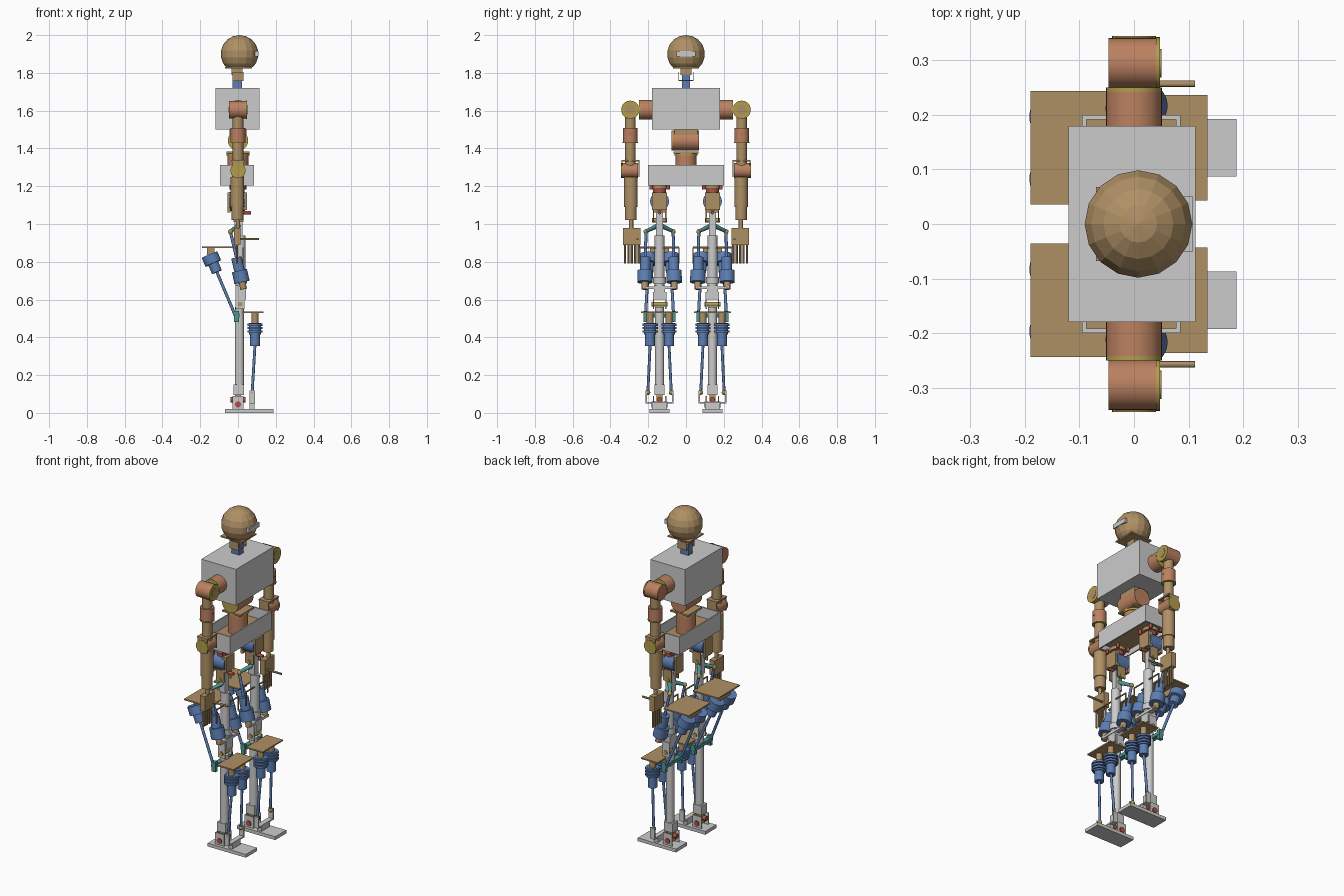
import bpy, bmesh, math
from mathutils import Vector

if "Cube" in bpy.data.objects:
    bpy.data.objects.remove(bpy.data.objects["Cube"])


def colour(name, rgb):
    m = bpy.data.materials.new(name)
    m.diffuse_color = (*rgb, 1)
    m.use_nodes = True
    m.node_tree.nodes["Principled BSDF"].inputs["Base Color"].default_value = m.diffuse_color
    return m


TAN = colour("tan", (0.43, 0.28, 0.13))
ORANGE = colour("copper", (0.50, 0.22, 0.12))
BLUE = colour("blue", (0.11, 0.21, 0.45))
TEAL = colour("teal", (0.08, 0.30, 0.28))
YELLOW = colour("yellow", (0.45, 0.34, 0.07))
RED = colour("red", (0.45, 0.08, 0.06))
GREY = None
SMOOTH = []


def finish(name, bm, mat):
    bmesh.ops.recalc_face_normals(bm, faces=bm.faces)
    me = bpy.data.meshes.new(name)
    bm.to_mesh(me)
    bm.free()
    if mat:
        me.materials.append(mat)
    ob = bpy.data.objects.new(name, me)
    bpy.context.collection.objects.link(ob)
    return ob


def box(name, x, y, z, mat=GREY):
    """Box from (low, high) pairs on each axis."""
    bm = bmesh.new()
    bmesh.ops.create_cube(bm, size=1)
    for v in bm.verts:
        v.co = [(a + b) / 2 + c * abs(b - a) for (a, b), c in zip((x, y, z), v.co)]
    return finish(name, bm, mat)


def cyl(name, p, q, r, mat=GREY, r2=None, n=32):
    """Cylinder or cone between two points."""
    p, q = Vector(p), Vector(q)
    bm = bmesh.new()
    bmesh.ops.create_cone(bm, cap_ends=True, segments=n, radius1=r,
                          radius2=r if r2 is None else r2, depth=(q - p).length)
    rot = (q - p).to_track_quat('Z', 'Y')
    for v in bm.verts:
        v.co = rot @ v.co + (p + q) / 2
    ob = finish(name, bm, mat)
    SMOOTH.append(ob)
    return ob


def ball(name, p, r, mat):
    bm = bmesh.new()
    bmesh.ops.create_uvsphere(bm, u_segments=16, v_segments=9, radius=r)
    bmesh.ops.translate(bm, verts=bm.verts, vec=p)
    return finish(name, bm, mat)


def lerp(p, q, t):
    return Vector(p).lerp(Vector(q), t)


# Head, faceted and cut flat at the chin
head = ball("head", (0.008, 0, 1.9), 0.1, TAN)
bm = bmesh.new()
bm.from_mesh(head.data)
bmesh.ops.bisect_plane(bm, geom=bm.verts[:] + bm.edges[:] + bm.faces[:],
                       plane_co=(0, 0, 1.83), plane_no=(0, 0, 1), clear_inner=True)
bm.to_mesh(head.data)
bm.free()
box("head_plate", (-0.07, 0.075), (-0.068, 0.068), (1.824, 1.832), TAN)
box("visor", (0.085, 0.108), (-0.05, 0.05), (1.888, 1.916))

# Neck
box("neck_block", (-0.035, 0.025), (-0.028, 0.028), (1.79, 1.826), TAN)
box("neck_motor", (-0.03, 0.022), (-0.02, 0.02), (1.715, 1.79), BLUE)
for y in (-0.04, 0.036):
    box("neck_bracket_side", (-0.03, 0.03), (y, y + 0.004), (1.758, 1.805), TAN)
box("neck_bracket_base", (-0.03, 0.03), (-0.04, 0.04), (1.758, 1.763), TAN)

# Torso and waist
box("torso", (-0.12, 0.113), (-0.18, 0.18), (1.50, 1.72))
cyl("waist_pitch_motor", (0, -0.07, 1.442), (0, 0.07, 1.442), 0.054, ORANGE)
cyl("waist_pitch_flange", (0, -0.077, 1.442), (0, -0.07, 1.442), 0.054, YELLOW)
box("waist_mount", (-0.045, 0.045), (-0.06, 0.06), (1.47, 1.50), TAN)
box("waist_bracket", (-0.06, 0.06), (-0.065, 0.065), (1.374, 1.384), TAN)
cyl("waist_flange", (0, 0, 1.362), (0, 0, 1.375), 0.06, YELLOW)
cyl("waist_yaw_motor", (0, 0, 1.24), (0, 0, 1.362), 0.056, ORANGE)

# Pelvis tray
for x in (-0.095, 0.077):
    box("pelvis_wall", (x, x + 0.008), (-0.2, 0.2), (1.205, 1.312))
for y in (-0.2, 0.192):
    box("pelvis_end", (-0.095, 0.085), (y, y + 0.008), (1.205, 1.312))
box("pelvis_plate", (-0.09, 0.08), (-0.195, 0.195), (1.238, 1.25), TAN)


def arm(s):
    Y = lambda a, b: tuple(sorted((s * a, s * b)))
    y = s * 0.295
    # Shoulder
    cyl("shoulder_pitch_motor", (0, s * 0.18, 1.605), (0, s * 0.242, 1.605), 0.051, ORANGE)
    cyl("shoulder_flange", (0, s * 0.242, 1.605), (0, s * 0.25, 1.605), 0.051, YELLOW)
    cyl("shoulder_roll_motor", (-0.047, y, 1.605), (0.04, y, 1.605), 0.046, ORANGE)
    cyl("shoulder_roll_flange", (0.04, y, 1.605), (0.048, y, 1.605), 0.048, YELLOW)
    cyl("shoulder_roll_hub", (0.045, y, 1.605), (0.05, y, 1.605), 0.026, TAN)
    # Upper arm
    cyl("upper_arm", (0, y, 1.31), (0, y, 1.58), 0.028, TAN)
    cyl("upper_arm_motor", (0, y, 1.435), (0, y, 1.508), 0.039, ORANGE)
    cyl("upper_arm_flange", (0, y, 1.428), (0, y, 1.435), 0.041, YELLOW)
    cyl("arm_screw", (0.037, y, 1.475), (0.042, y, 1.475), 0.004, RED, n=8)
    # Elbow
    box("elbow_bracket_top", (-0.035, 0.035), Y(0.246, 0.342), (1.33, 1.338), TAN)
    for a in (0.246, 0.336):
        box("elbow_bracket_side", (-0.032, 0.032), Y(a, a + 0.006), (1.25, 1.338), TAN)
    cyl("elbow_motor", (0, s * 0.255, 1.283), (0, s * 0.335, 1.283), 0.039, ORANGE)
    cyl("elbow_flange", (0, s * 0.335, 1.283), (0, s * 0.345, 1.283), 0.04, YELLOW)
    # Forearm and hand
    cyl("forearm", (-0.003, s * 0.292, 1.09), (-0.003, s * 0.292, 1.25), 0.036, TAN)
    cyl("forearm_lower", (-0.003, s * 0.292, 1.02), (-0.003, s * 0.292, 1.09), 0.031, TAN)
    cyl("wrist", (0, s * 0.29, 0.975), (0, s * 0.29, 1.02), 0.011, TAN, n=16)
    box("palm", (-0.022, 0.012), Y(0.24, 0.333), (0.89, 0.98), TAN)
    for i in range(5):
        f = s * (0.25 + i * 0.0185)
        cyl("finger", (-0.005, f, 0.79), (-0.005, f, 0.90), 0.0055, TAN, n=12)
    cyl("thumb", (0.0, s * 0.257, 0.92), (0.112, s * 0.257, 0.92), 0.006, TAN, n=12)


def leg(s):
    c = s * 0.14
    Y = lambda a, b: (c + a, c + b)
    # Hip
    cyl("hip_yaw_disc", (0, c, 1.185), (0, c, 1.205), 0.045, TAN)
    cyl("hip_yaw_hub", (0, c, 1.16), (0, c, 1.19), 0.034, RED)
    for d in (-0.045, 0.045):
        for x in (-0.035, 0.035):
            cyl("hip_bolt", (x, c + d, 1.182), (x, c + d, 1.21), 0.009, RED, n=12)
    cyl("hip_roll_motor", (-0.045, c, 1.12), (0.038, c, 1.12), 0.05, BLUE)
    box("hip_front_block", (0.02, 0.048), Y(-0.04, 0.04), (1.075, 1.168), TAN)
    box("hip_back_block", (-0.055, -0.04), Y(-0.036, 0.036), (1.06, 1.168), TAN)
    cyl("hip_shaft", (0.03, c, 1.06), (0.07, c, 1.06), 0.009, RED, n=16)
    for d in (-0.036, 0.03):
        box("hip_fork", (-0.025, 0.03), Y(d, d + 0.006), (1.01, 1.08), TAN)
    cyl("hip_pitch_shaft", (0, c - 0.04, 1.02), (0, c + 0.04, 1.02), 0.012, YELLOW, n=16)
    box("hip_link", (-0.018, 0.025), Y(-0.018, 0.018), (0.94, 1.06))
    for d in (-1, 1):
        cyl("hip_crank", (0.01, c, 0.995), (-0.04, c + d * 0.07, 0.962), 0.014, TEAL, r2=0.009, n=16)
    # Thigh
    cyl("thigh", (0.014, c, 0.66), (0.014, c, 0.94), 0.026)
    cyl("thigh_collar", (0.014, c, 0.685), (0.014, c, 0.72), 0.034)
    box("knee_block", (-0.012, 0.042), Y(-0.03, 0.03), (0.60, 0.675))
    for d in (-0.036, 0.03):
        box("knee_fork", (-0.012, 0.035), Y(d, d + 0.006), (0.55, 0.64))
    cyl("knee_shaft", (0.012, c - 0.042, 0.575), (0.012, c + 0.042, 0.575), 0.013, YELLOW, n=16)
    # Thigh mounting plate
    box("thigh_plate", (-0.19, -0.02), Y(-0.104, 0.104), (0.872, 0.88), TAN)
    box("thigh_plate_post", (-0.165, -0.125), Y(-0.05, 0.05), (0.835, 0.872), TAN)
    box("knee_crank", (-0.022, 0.008), Y(-0.085, 0.085), (0.505, 0.525), TEAL)
    for d in (-1, 1):
        # Front thigh actuator
        p, q = (-0.04, c + d * 0.072, 0.96), (0.03, c + d * 0.078, 0.655)
        ball("hip_joint", p, 0.013, YELLOW)
        cyl("hip_rod", p, lerp(p, q, 0.5), 0.008, BLUE, n=16)
        cyl("hip_actuator_neck", lerp(p, q, 0.45), lerp(p, q, 0.7), 0.028, BLUE)
        cyl("hip_actuator", lerp(p, q, 0.68), lerp(p, q, 0.88), 0.041, BLUE)
        cyl("hip_actuator_end", lerp(p, q, 0.88), q, 0.018, TAN, n=16)
        box("hip_actuator_mount", (0.015, 0.045), tuple(sorted((c, c + d * 0.09))), (0.655, 0.67))
        box("thigh_strut", (0.025, 0.031), tuple(sorted((c + d * 0.1, c + d * 0.106))), (0.79, 0.875), TAN)
        box("thigh_cross_strut", (0.025, 0.031), tuple(sorted((c, c + d * 0.106))), (0.869, 0.875), TAN)
        # Back thigh actuator
        p, q = (-0.158, c + d * 0.055, 0.855), (-0.008, c + d * 0.075, 0.50)
        cyl("knee_actuator", lerp(p, q, 0.05), lerp(p, q, 0.18), 0.045, BLUE)
        cyl("knee_actuator_neck", lerp(p, q, 0.18), lerp(p, q, 0.31), 0.028, BLUE)
        cyl("knee_rod", lerp(p, q, 0.3), q, 0.008, BLUE, n=16)
        box("knee_rod_end", (-0.02, 0.006), tuple(sorted((c + d * 0.065, c + d * 0.085))), (0.48, 0.54), TEAL)
        # Shin actuator
        x = 0.09
        m = c + d * 0.05
        cyl("ankle_mount", (x, m, 0.47), (x, m, 0.53), 0.018, TAN)
        for k in range(3):
            z = 0.425 + k * 0.018
            cyl("ankle_motor_ring", (x, m, z), (x, m, z + 0.012), 0.041, BLUE)
        cyl("ankle_motor", (x, m, 0.415), (x, m, 0.475), 0.032, BLUE)
        cyl("ankle_actuator", (x, m, 0.355), (x, m, 0.42), 0.026, BLUE)
        end = (0.075, c + d * 0.062, 0.108)
        cyl("ankle_rod", (x, m, 0.36), end, 0.0075, BLUE, n=16)
        ball("ankle_rod_joint", end, 0.013, YELLOW)
        box("toe_bracket_side", (0.06, 0.09), tuple(sorted((c + d * 0.066, c + d * 0.074))), (0.055, 0.118))
        cyl("ankle_pin", (0, c + d * 0.02, 0.045), (0, c + d * 0.042, 0.045), 0.016, RED, n=16)
        cyl("ankle_roll_pin", (d * 0.018, c, 0.07), (d * 0.04, c, 0.07), 0.014, RED, n=16)
        box("ankle_fork", (-0.03, 0.03), tuple(sorted((c + d * 0.03, c + d * 0.036))), (0.02, 0.09))
    box("shin_plate", (0.025, 0.135), Y(-0.097, 0.097), (0.528, 0.536), TAN)
    # Shin, ankle and foot
    cyl("shin", (0.008, c, 0.13), (0.008, c, 0.56), 0.024)
    box("ankle_block", (-0.025, 0.032), Y(-0.026, 0.026), (0.095, 0.15))
    box("ankle_cross", (-0.016, 0.016), Y(-0.016, 0.016), (0.035, 0.1), YELLOW)
    box("toe_bracket", (0.06, 0.09), Y(-0.074, 0.074), (0.05, 0.058))
    box("toe_post", (0.062, 0.088), Y(-0.04, 0.04), (0.015, 0.052))
    box("foot", (-0.068, 0.188), Y(-0.053, 0.053), (0.0, 0.02))


for side in (1, -1):
    arm(side)
    leg(side)

# Round parts smooth, sharp rims kept
bpy.ops.object.select_all(action='DESELECT')
for ob in SMOOTH:
    ob.select_set(True)
bpy.context.view_layer.objects.active = SMOOTH[0]
bpy.ops.object.shade_smooth_by_angle()
